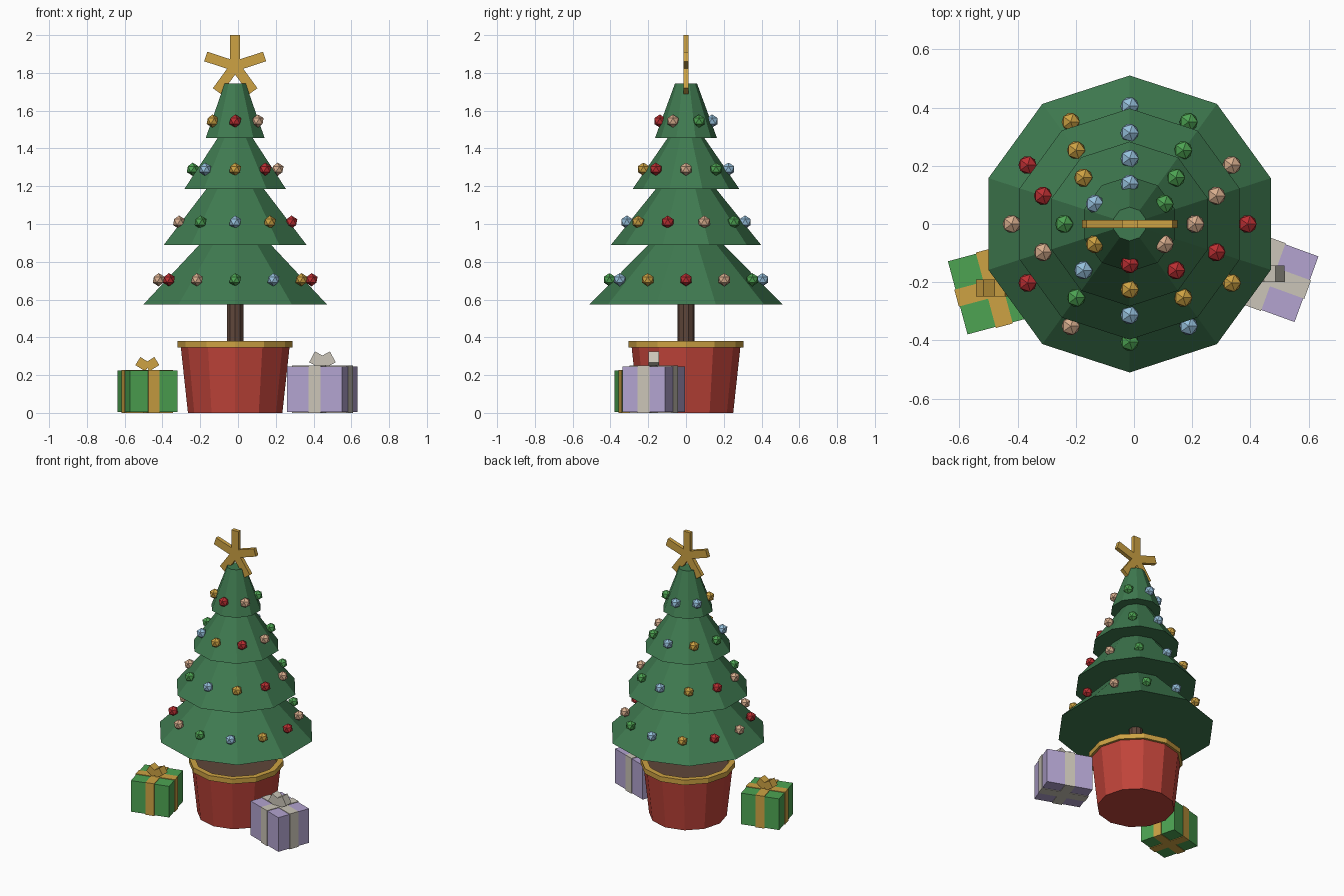
import bpy, bmesh
from math import sin, cos, pi, radians
from mathutils import Matrix, Vector

if "Cube" in bpy.data.objects:
    bpy.data.objects.remove(bpy.data.objects["Cube"])

AXIS = Vector((-0.015, 0, 0))      # centre line of the tree


def material(name, hex_code):
    """Flat material from an sRGB hex string, stored as linear values."""
    srgb = [int(hex_code[i:i + 2], 16) / 255 for i in (0, 2, 4)]
    colour = [((c + 0.055) / 1.055) ** 2.4 for c in srgb] + [1]
    mat = bpy.data.materials.new(name)
    mat.use_nodes = True
    mat.diffuse_color = colour
    mat.node_tree.nodes["Principled BSDF"].inputs["Base Color"].default_value = colour
    return mat


FOLIAGE = material("foliage green", "3f7a50")
POT = material("pot red", "c0443a")
GOLD = material("gold", "cda243")
BARK = material("bark brown", "5f463a")
TAN = material("bauble tan", "d8ae8e")
BLUE = material("bauble blue", "96c0dc")
GREEN = material("bright green", "4da352")
RED = material("bauble red", "bb2f32")
LILAC = material("lilac", "b3a4d0")
SILVER = material("silver", "cbc5b8")


def finish(name, bm, mat, location=(0, 0, 0), spin=0):
    bmesh.ops.recalc_face_normals(bm, faces=bm.faces)
    mesh = bpy.data.meshes.new(name)
    bm.to_mesh(mesh)
    bm.free()
    mesh.materials.append(mat)
    obj = bpy.data.objects.new(name, mesh)
    obj.location = location
    obj.rotation_euler.z = spin
    bpy.context.collection.objects.link(obj)
    return obj


def lathe(name, profile, sides, mat, closed=False):
    """Turn a (radius, height) profile round the tree's axis."""
    bm = bmesh.new()
    rings = []
    for r, z in profile:
        angles = [pi / 2 + 2 * pi * k / sides for k in range(sides)]
        rings.append([bm.verts.new((r * cos(a), r * sin(a), z)) for a in angles])
    pairs = list(zip(rings, rings[1:]))
    if closed:
        pairs.append((rings[-1], rings[0]))
    else:
        bm.faces.new(rings[0])
        bm.faces.new(rings[-1])
    for low, high in pairs:
        for k in range(sides):
            n = (k + 1) % sides
            bm.faces.new((low[k], low[n], high[n], high[k]))
    return finish(name, bm, mat, AXIS)


def add_box(bm, size, centre, tilt=0):
    """Box with a tilt about the y axis."""
    matrix = (Matrix.Translation(centre) @ Matrix.Rotation(tilt, 4, 'Y')
              @ Matrix.Diagonal((*size, 1)))
    bmesh.ops.create_cube(bm, size=1, matrix=matrix)


# Pot, rim, soil and trunk
lathe("pot", [(0.25, 0), (0.288, 0.35)], 12, POT)
lathe("pot_rim", [(0.304, 0.345), (0.304, 0.38), (0.265, 0.38), (0.265, 0.345)],
      12, GOLD, closed=True)
lathe("soil", [(0.27, 0.33), (0.27, 0.36)], 12, BARK)
lathe("trunk", [(0.045, 0.35), (0.045, 0.6)], 10, BARK)

# Foliage tiers: bottom radius and height, top radius and height
tiers = [(0.51, 0.575, 0.15, 0.94), (0.397, 0.89, 0.12, 1.235),
         (0.283, 1.185, 0.07, 1.495), (0.164, 1.455, 0.058, 1.745)]
for i, (r0, z0, r1, z1) in enumerate(tiers):
    lathe(f"foliage_tier_{i + 1}", [(r0, z0), (r1, z1)], 10, FOLIAGE)

# Baubles: count, ring radius and height, with colours running in a cycle
cycle = [RED, TAN, GREEN, BLUE, GOLD]
rows = [(12, 0.405, 0.705), (10, 0.313, 1.01), (8, 0.225, 1.29), (6, 0.138, 1.545)]
for i, (count, r, z) in enumerate(rows):
    for k in range(count):
        a = -pi / 2 + (k - 2) * 2 * pi / count
        bm = bmesh.new()
        bmesh.ops.create_icosphere(bm, subdivisions=1, radius=0.035)
        finish(f"bauble_{i + 1}_{k + 1}", bm, cycle[(i + k) % 5],
               AXIS + Vector((r * cos(a), r * sin(a), z)))

# Star of five bars
bm = bmesh.new()
for k in range(5):
    turn = Matrix.Rotation(k * 2 * pi / 5, 4, 'Y')
    bar = turn @ Matrix.Translation((0, 0, 0.082)) @ Matrix.Diagonal((0.053, 0.027, 0.164, 1))
    bmesh.ops.create_cube(bm, size=1, matrix=bar)
finish("star", bm, GOLD, AXIS + Vector((0, 0, 1.836)))


def gift(name, size, place, spin, wrap, trim, band, bow):
    """Wrapped box with crossing ribbons and a two-lobed bow."""
    w, d, h = size
    lip = 0.008
    mid = (0, 0, h / 2)
    bm = bmesh.new()
    add_box(bm, (w, d, h - lip), mid)
    finish(name + "_box", bm, wrap, place, spin)
    bm = bmesh.new()
    add_box(bm, (band, d + lip, h), mid)
    add_box(bm, (w + lip, band, h), mid)
    finish(name + "_ribbon", bm, trim, place, spin)
    bm = bmesh.new()
    length, thick, tilt = bow
    for side in (-1, 1):
        add_box(bm, (length, 0.057, thick), (side * 0.024, 0, h + 0.03), -side * tilt)
    finish(name + "_bow", bm, trim, place)


gift("green_gift", (0.26, 0.26, 0.228), (-0.48, -0.22, 0), radians(15),
     GREEN, GOLD, 0.06, (0.062, 0.05, radians(32)))
gift("lilac_gift", (0.31, 0.24, 0.25), (0.447, -0.171, 0), radians(-20),
     LILAC, SILVER, 0.067, (0.07, 0.065, radians(28)))
